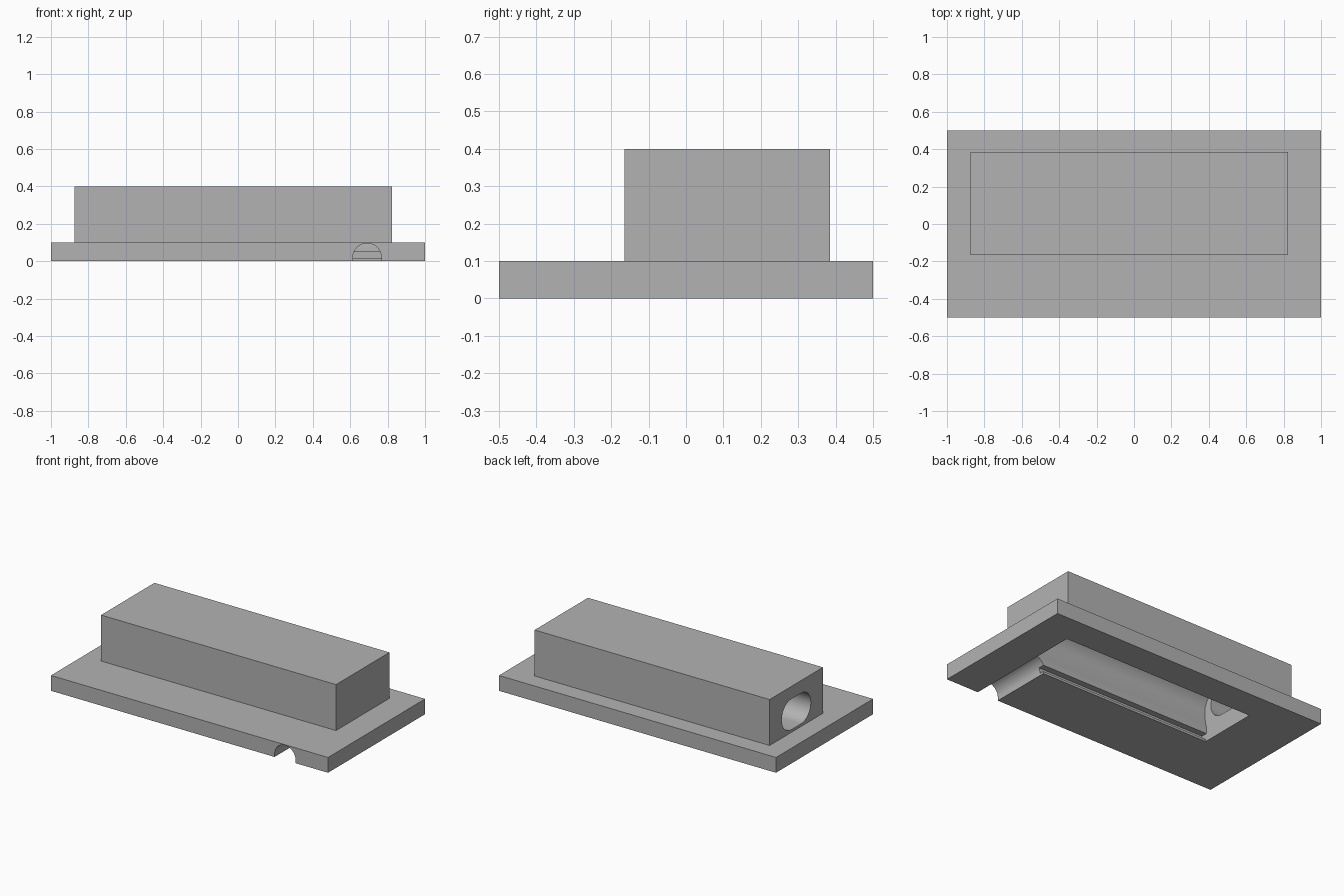
import bpy, bmesh, math
from mathutils import Vector

cube = bpy.data.objects.get("Cube")
if cube:
    bpy.data.objects.remove(cube, do_unlink=True)

grey = bpy.data.materials.new("matte grey")
grey.use_nodes = True
grey.diffuse_color = (0.45, 0.45, 0.45, 1)
bsdf = next(n for n in grey.node_tree.nodes if n.type == 'BSDF_PRINCIPLED')
bsdf.inputs["Base Color"].default_value = grey.diffuse_color

CENTRE_Y = 0.11  # middle of the housing


def prism(name, profile, direction):
    """Extrude a closed loop of 3D points along a direction."""
    bm = bmesh.new()
    face = bm.faces.new([bm.verts.new(p) for p in profile])
    ext = bmesh.ops.extrude_face_region(bm, geom=[face])["geom"]
    verts = [g for g in ext if isinstance(g, bmesh.types.BMVert)]
    bmesh.ops.translate(bm, verts=verts, vec=Vector(direction))
    bmesh.ops.recalc_face_normals(bm, faces=bm.faces)
    mesh = bpy.data.meshes.new(name)
    bm.to_mesh(mesh)
    bm.free()
    mesh.materials.append(grey)
    obj = bpy.data.objects.new(name, mesh)
    bpy.context.collection.objects.link(obj)
    return obj


def block(name, x0, x1, y0, y1, z0, z1):
    return prism(name, [(x0, y0, z0), (x1, y0, z0), (x1, y1, z0), (x0, y1, z0)],
                 (0, 0, z1 - z0))


def arc(radius_x, radius_z, start, end, steps):
    angles = [math.radians(start + (end - start) * i / steps) for i in range(steps + 1)]
    return [(radius_x * math.cos(a), radius_z * math.sin(a)) for a in angles]


def cut(obj, cutters):
    bpy.context.view_layer.objects.active = obj
    for cutter in cutters:
        mod = obj.modifiers.new("cut", 'BOOLEAN')
        mod.operation, mod.solver, mod.object = 'DIFFERENCE', 'EXACT', cutter
        bpy.ops.object.modifier_apply(modifier=mod.name)


# Base flange and raised housing
flange = block("base_flange", -1, 1, -0.5, 0.5, 0, 0.1)
housing = block("housing", -0.873, 0.823, -0.165, 0.385, 0.1, 0.4)

# Inner chamber: bottom opening, lid slot, lip and rounded vault
side = [(0.198, -0.05), (0.198, 0.015), (0.23, 0.015), (0.23, 0.05), (0.19, 0.05)]
vault = [(y, 0.2 + z * (1 if z > 0 else 1.93)) for y, z in arc(0.205, 0.15, -22, 202, 36)]
section = side + vault + [(-y, z) for y, z in reversed(side)]
chamber = prism("chamber_cutter", [(-0.617, CENTRE_Y + y, z) for y, z in section],
                (1.385, 0, 0))

# Cable groove running from the front edge into the chamber
groove_loop = [(0.076, -0.1)] + arc(0.076, 0.076, 0, 180, 24) + [(-0.076, -0.1)]
groove = prism("groove_cutter", [(0.69 + x, -0.6, 0.02 + z) for x, z in groove_loop],
               (0, 0.65, 0))

# Wide rounded port through the end wall
right = [(0.05 + y, z) for y, z in arc(0.1, 0.1, -90, 90, 20)]
left = [(-0.05 + y, z) for y, z in arc(0.1, 0.1, 90, 270, 20)]
port = prism("port_cutter", [(-1, CENTRE_Y + y, 0.218 + z) for y, z in right + left],
             (0.5, 0, 0))

cut(flange, [chamber, groove])
cut(housing, [chamber, port])
for cutter in (chamber, groove, port):
    bpy.data.objects.remove(cutter, do_unlink=True)

# Smooth curved walls, keep hard edges
for obj in (flange, housing):
    bpy.ops.object.select_all(action='DESELECT')
    obj.select_set(True)
    bpy.context.view_layer.objects.active = obj
    bpy.ops.object.shade_smooth_by_angle(angle=math.radians(30))
